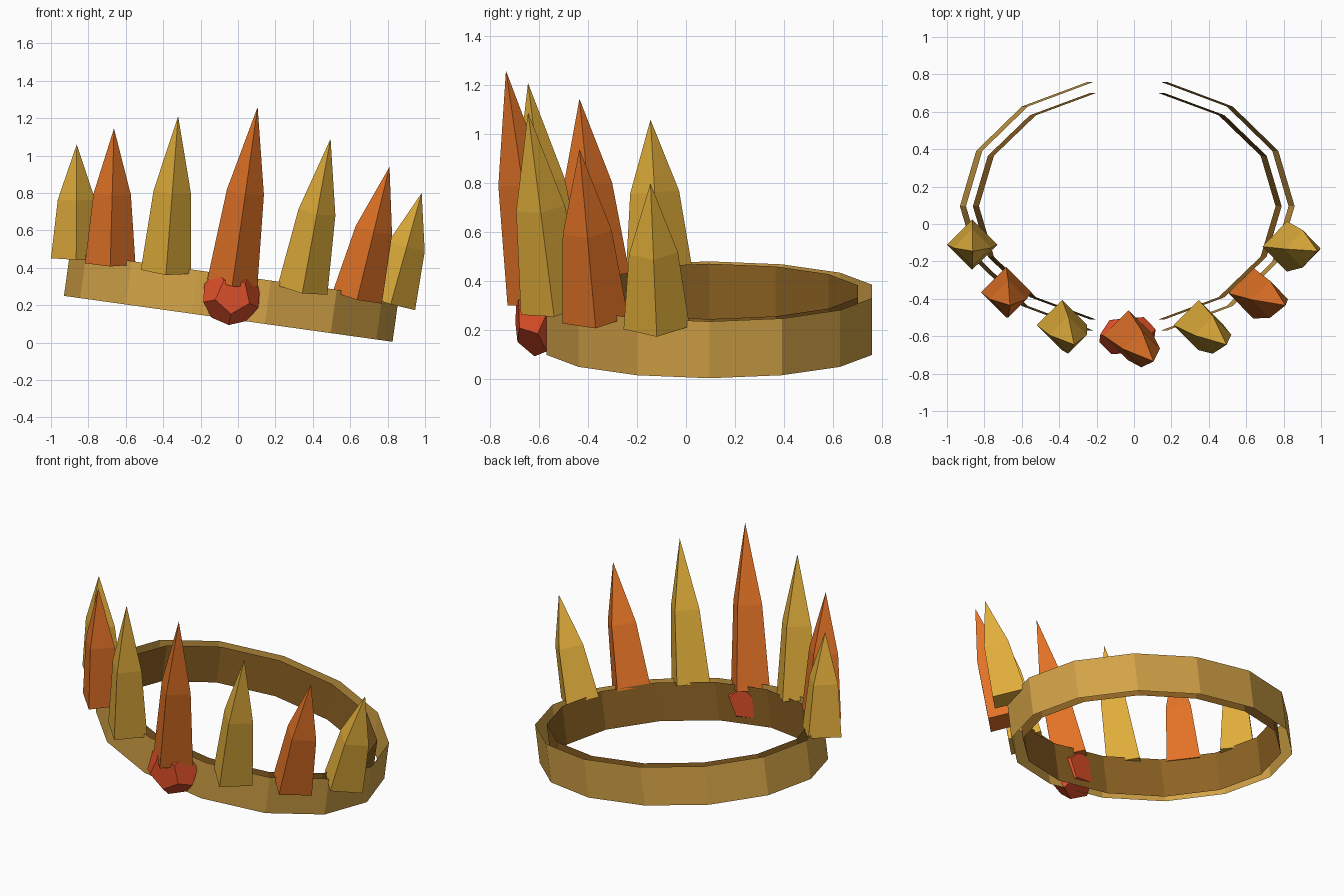
import bpy, bmesh, math
from mathutils import Vector, Matrix

if "Cube" in bpy.data.objects:
    bpy.data.objects.remove(bpy.data.objects["Cube"])


def material(name, srgb):
    m = bpy.data.materials.new(name)
    lin = [((c + 0.055) / 1.055) ** 2.4 for c in srgb]
    m.diffuse_color = (*lin, 1)
    m.use_nodes = True
    m.node_tree.nodes["Principled BSDF"].inputs["Base Color"].default_value = m.diffuse_color
    return m


BAND = material("band gold", (0.83, 0.64, 0.28))
INNER = material("dark inner gold", (0.56, 0.39, 0.14))
GOLD = material("bright gold", (0.88, 0.68, 0.23))
ORANGE = material("orange", (0.89, 0.45, 0.15))
RED = material("gem red", (0.87, 0.31, 0.16))


def add_object(name, bm, mat, matrix=Matrix.Identity(4)):
    mesh = bpy.data.meshes.new(name)
    bm.to_mesh(mesh)
    bm.free()
    mesh.materials.append(mat)
    ob = bpy.data.objects.new(name, mesh)
    ob.matrix_world = matrix
    bpy.context.collection.objects.link(ob)
    return ob


def loft(bm, rings, flip=False):
    """Join equal rings of points with quads, return the vertex rings."""
    vr = [[bm.verts.new(p) for p in r] for r in rings]
    n = len(vr[0])
    for a, b in zip(vr, vr[1:]):
        for i in range(n):
            f = [a[i], a[(i + 1) % n], b[(i + 1) % n], b[i]]
            bm.faces.new(f[::-1] if flip else f)
    return vr


def ring(n, rx, ry, z, start=0.0):
    return [(rx * math.cos(start + i * math.tau / n),
             ry * math.sin(start + i * math.tau / n), z) for i in range(n)]


# Tilted oval band: two open walls, outer and inner
TILT = Matrix.Translation((-0.036, 0.095, 0.243)) @ Matrix.Rotation(math.radians(7.95), 4, 'Y')
for name, rx, ry, mat, flip in (("band_outer_wall", 0.887, 0.682, BAND, False),
                                ("band_inner_wall", 0.817, 0.622, INNER, True)):
    bm = bmesh.new()
    loft(bm, [ring(14, rx, ry, -0.117), ring(14, rx, ry, 0.117)], flip)
    add_object(name, bm, mat, TILT)


# Four-sided spikes, leaning outward: base centre, tip
def spike(name, base, tip, mat):
    base, tip = Vector(base), Vector(tip)
    axis = tip - base
    h = axis.length
    bm = bmesh.new()
    vr = loft(bm, [ring(4, 0.135, 0.135, 0), ring(4, 0.1, 0.1, 0.515 * h)])
    bm.faces.new(vr[0][::-1])
    top = bm.verts.new((0, 0, h))
    for i in range(4):
        bm.faces.new((vr[1][i], vr[1][(i + 1) % 4], top))
    rot = Vector((0, 0, 1)).rotation_difference(axis).to_matrix().to_4x4()
    add_object(name, bm, mat, Matrix.Translation(base) @ rot)


SPIKES = [
    ((-0.865, -0.11, 0.45), (-0.862, -0.145, 1.06)),
    ((-0.683, -0.365, 0.42), (-0.663, -0.435, 1.145)),
    ((-0.385, -0.54, 0.378), (-0.32, -0.645, 1.21)),
    ((-0.03, -0.595, 0.32), (0.105, -0.735, 1.26)),
    ((0.345, -0.54, 0.28), (0.495, -0.645, 1.09)),
    ((0.638, -0.37, 0.24), (0.81, -0.435, 0.94)),
    ((0.817, -0.12, 0.21), (0.982, -0.145, 0.80)),
]
for i, (base, tip) in enumerate(SPIKES):
    spike(f"spike_{i + 1}", base, tip, ORANGE if i % 2 else GOLD)

# Twelve-faced front gem, flattened front to back
A = 0.114
bm = bmesh.new()
for radius, depth, turn in ((0.851, 1.1135, 0), (1.376, 0.263, 0),
                            (1.376, -0.263, 36), (0.851, -1.1135, 36)):
    for p in ring(5, radius * A, radius * A, depth * A * 0.72, math.radians(turn - 90)):
        bm.verts.new((p[0], -p[2], p[1]))
bmesh.ops.convex_hull(bm, input=bm.verts)
bmesh.ops.dissolve_limit(bm, angle_limit=0.02, verts=bm.verts, edges=bm.edges)
bmesh.ops.recalc_face_normals(bm, faces=bm.faces)
add_object("front_gem", bm, RED, Matrix.Translation((-0.035, -0.597, 0.25))
           @ Matrix.Rotation(math.radians(6), 4, 'Y') @ Matrix.Rotation(math.radians(5), 4, 'Z'))
